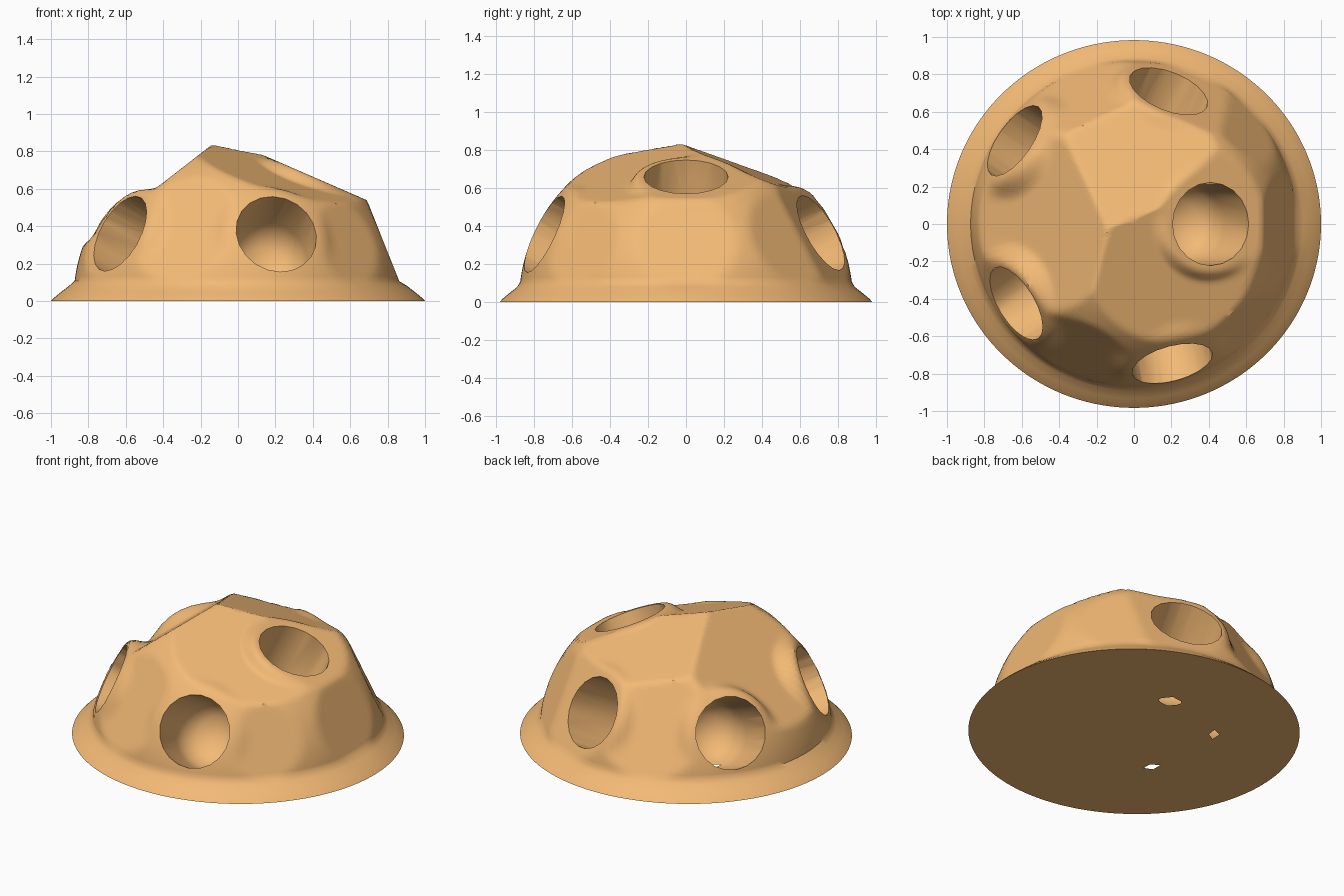
import bpy, bmesh, math
from mathutils import Vector

if "Cube" in bpy.data.objects:
    bpy.data.objects.remove(bpy.data.objects["Cube"])

R = 0.88             # radius of the dome ball
SEG, RINGS = 144, 48

# sockets: centre of the mouth, outward axis, depth
SOCKETS = [
    ((0.41, 0.00, 0.66), (0.40, 0.00, 0.92), 0.50),
    ((0.21, -0.77, 0.37), (0.18, -0.86, 0.48), 0.46),
    ((0.185, 0.71, 0.365), (0.33, 0.82, 0.46), 0.57),
    ((-0.66, 0.46, 0.36), (-0.75, 0.50, 0.43), 0.57),
    ((-0.63, -0.425, 0.36), (-0.77, -0.47, 0.43), 0.57),
]
SOCKETS = [(Vector(c), Vector(n).normalized(), d) for c, n, d in SOCKETS]

# flat areas between the sockets: normal, distance from the origin
FACETS = [
    ((0.30, -0.25, 1.0), 0.745),
    ((0.05, 0.38, 1.0), 0.764),
    ((-0.56, 0.0, 0.72), 0.745),
    ((-0.35, -0.81, 0.47), 0.825),
    ((-0.28, 0.83, 0.47), 0.815),
    ((0.93, 0.0, 0.37), 0.84),
    ((0.68, -0.64, 0.36), 0.85),
    ((0.66, 0.64, 0.40), 0.84),
]
FACETS = [(Vector(n).normalized(), d) for n, d in FACETS]


def cut(r, direction, normal, dist):
    k = direction.dot(normal)
    return min(r, dist / k) if k > 0.05 else r


def dome_point(direction):
    full = R
    for c, n, _ in SOCKETS:
        full = cut(full, direction, n, c.dot(n))
    flat = full
    for n, d in FACETS:
        flat = cut(flat, direction, n, d)
    # keep a raised lip around each socket
    keep = 0.0
    for c, n, _ in SOCKETS:
        v = direction * full - c
        if direction.dot(n) < 0.5:
            continue
        off = (v - n * v.dot(n)).length
        t = min(1.0, max(0.0, (0.34 - off) / 0.10))
        keep = max(keep, t * t * (3 - 2 * t))
    return direction * (flat + (full - flat) * keep)


def ring(bm, r, z, n, sx=1.0, sy=1.0):
    return [bm.verts.new((r * sx * math.cos(2 * math.pi * j / n),
                          r * sy * math.sin(2 * math.pi * j / n), z)) for j in range(n)]


def bridge(bm, rings):
    for a, b in zip(rings, rings[1:]):
        for j in range(len(a)):
            k = (j + 1) % len(a)
            bm.faces.new((a[j], b[j], b[k], a[k]))


def fan(bm, tip, loop):
    for j in range(len(loop)):
        bm.faces.new((tip, loop[j], loop[(j + 1) % len(loop)]))


def finish(bm, name):
    bmesh.ops.recalc_face_normals(bm, faces=bm.faces)
    mesh = bpy.data.meshes.new(name)
    bm.to_mesh(mesh)
    bm.free()
    ob = bpy.data.objects.new(name, mesh)
    bpy.context.collection.objects.link(ob)
    mesh.materials.append(mat)
    return ob


mat = bpy.data.materials.new("tan")
mat.diffuse_color = (0.90, 0.49, 0.18, 1)
mat.use_nodes = True
mat.node_tree.nodes["Principled BSDF"].inputs["Base Color"].default_value = mat.diffuse_color

# dome body with flared skirt
bm = bmesh.new()
rings = []
low = math.radians(7)
for i in range(1, RINGS + 1):
    e = math.pi / 2 + (low - math.pi / 2) * i / RINGS
    rings.append([bm.verts.new(dome_point(Vector((
        math.cos(e) * math.cos(2 * math.pi * j / SEG),
        math.cos(e) * math.sin(2 * math.pi * j / SEG),
        math.sin(e))))) for j in range(SEG)])
for r, z in ((0.90, 0.08), (0.945, 0.045), (0.975, 0.02), (0.995, 0.0)):
    rings.append(ring(bm, r, z, SEG, 1.005, 0.988))
bridge(bm, rings)
fan(bm, bm.verts.new(dome_point(Vector((0, 0, 1)))), rings[0])
bm.faces.new(list(reversed(rings[-1])))
body = finish(bm, "dome_body")

# sockets bored with round-ended cutters
bpy.context.view_layer.objects.active = body
for c, n, depth in SOCKETS:
    bm = bmesh.new()
    prof = [(0.232, 0.15), (0.222, 0.0), (0.213, -0.61 * depth),
            (0.193, -0.79 * depth), (0.13, -0.92 * depth)]
    loops = [ring(bm, r, z, 20) for r, z in prof]
    bridge(bm, loops)
    bm.faces.new(loops[0])
    fan(bm, bm.verts.new((0, 0, -depth)), loops[-1])
    cutter = finish(bm, "socket_cutter")
    cutter.hide_render = True
    cutter.location = c
    cutter.rotation_euler = n.to_track_quat('Z', 'Y').to_euler()
    mod = body.modifiers.new("socket", 'BOOLEAN')
    mod.operation = 'DIFFERENCE'
    mod.solver = 'EXACT'
    mod.object = cutter
    bpy.context.view_layer.update()
    bpy.ops.object.modifier_apply(modifier=mod.name)
    bpy.data.objects.remove(cutter, do_unlink=True)

# smooth shading with sharp creases
bpy.ops.object.select_all(action='DESELECT')
body.select_set(True)
bpy.context.view_layer.objects.active = body
bpy.ops.object.shade_smooth_by_angle(angle=math.radians(40))
